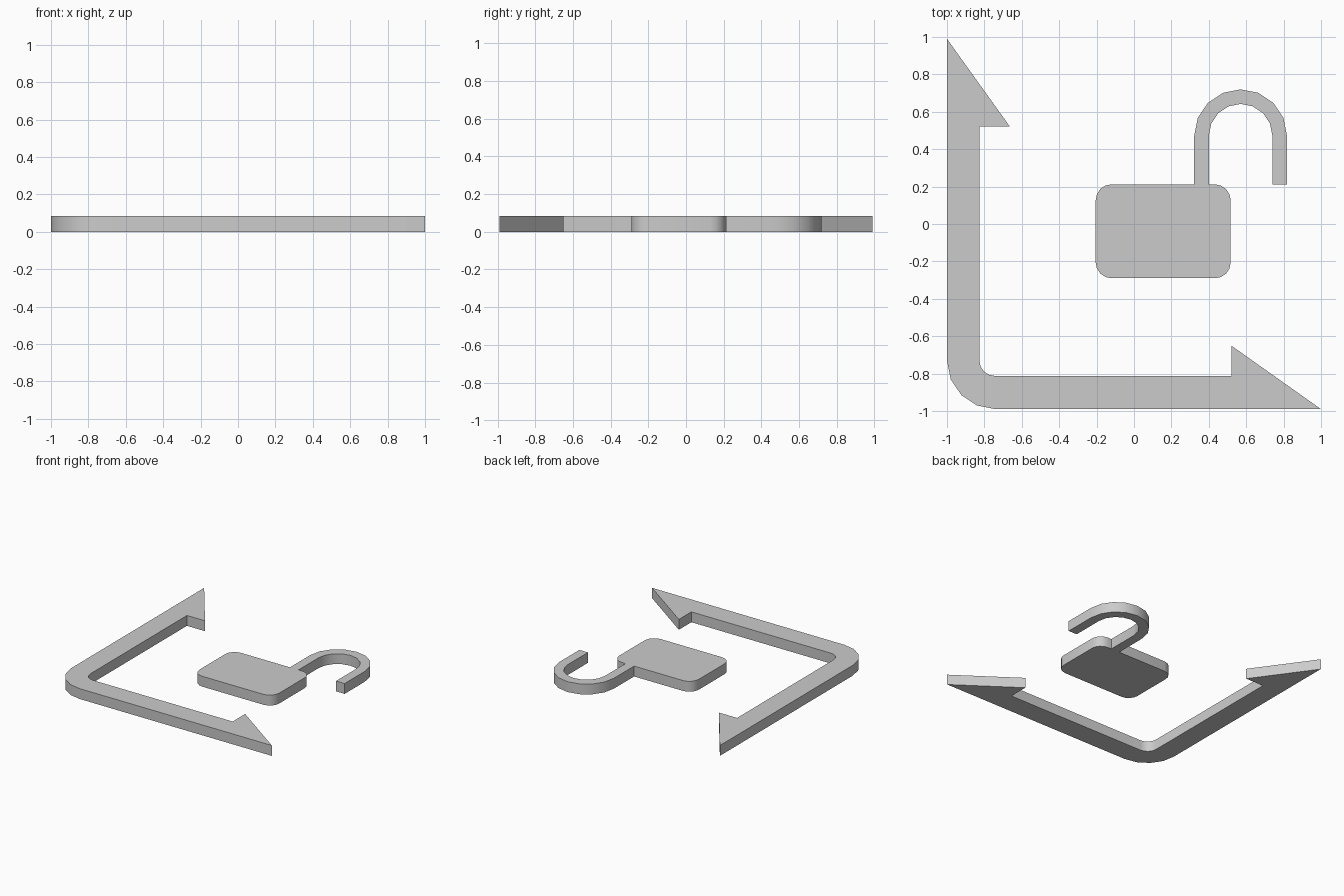
import bpy, bmesh
from math import cos, sin, radians

if "Cube" in bpy.data.objects:
    bpy.data.objects.remove(bpy.data.objects["Cube"])

HEIGHT = 0.085


def arc(cx, cy, r, start, end, steps=4):
    """Points along an arc, angles in degrees."""
    angles = [radians(start + (end - start) * i / steps) for i in range(steps + 1)]
    return [(cx + r * cos(a), cy + r * sin(a)) for a in angles]


def plate(name, outline):
    """Extrude a flat outline up from z = 0."""
    bm = bmesh.new()
    base = bm.faces.new([bm.verts.new((x, y, 0)) for x, y in outline])
    top = bmesh.ops.extrude_face_region(bm, geom=[base], use_keep_orig=True)
    verts = [v for v in top["geom"] if isinstance(v, bmesh.types.BMVert)]
    bmesh.ops.translate(bm, verts=verts, vec=(0, 0, HEIGHT))
    bmesh.ops.recalc_face_normals(bm, faces=bm.faces)
    mesh = bpy.data.meshes.new(name)
    bm.to_mesh(mesh)
    bm.free()
    obj = bpy.data.objects.new(name, mesh)
    bpy.context.collection.objects.link(obj)
    bpy.ops.object.select_all(action="DESELECT")
    bpy.context.view_layer.objects.active = obj
    obj.select_set(True)
    bpy.ops.object.shade_smooth_by_angle(angle=radians(30))
    return obj


# L-shaped frame with a half arrowhead on each end and a rounded corner
plate("corner_arrow", [
    (-1, 0.99),
    *arc(-0.74, -0.73, 0.26, 180, 270),
    (1, -0.99), (0.52, -0.65), (0.52, -0.812),
    *arc(-0.745, -0.73, 0.082, 270, 180),
    (-0.827, 0.52), (-0.663, 0.52),
])

# Open padlock: rounded body and hooked shackle in one outline
left, right, bottom, top, r = -0.205, 0.517, -0.29, 0.212, 0.085
plate("open_padlock", [
    *arc(left + r, top - r, r, 90, 180),
    *arc(left + r, bottom + r, r, 180, 270),
    *arc(right - r, bottom + r, r, 270, 360),
    *arc(right - r, top - r, r, 0, 90),
    (0.40, top),
    *arc(0.57, 0.472, 0.17, 180, 0, 8),
    (0.74, top), (0.818, top),
    *arc(0.57, 0.472, 0.248, 0, 180, 8),
    (0.322, top),
])
